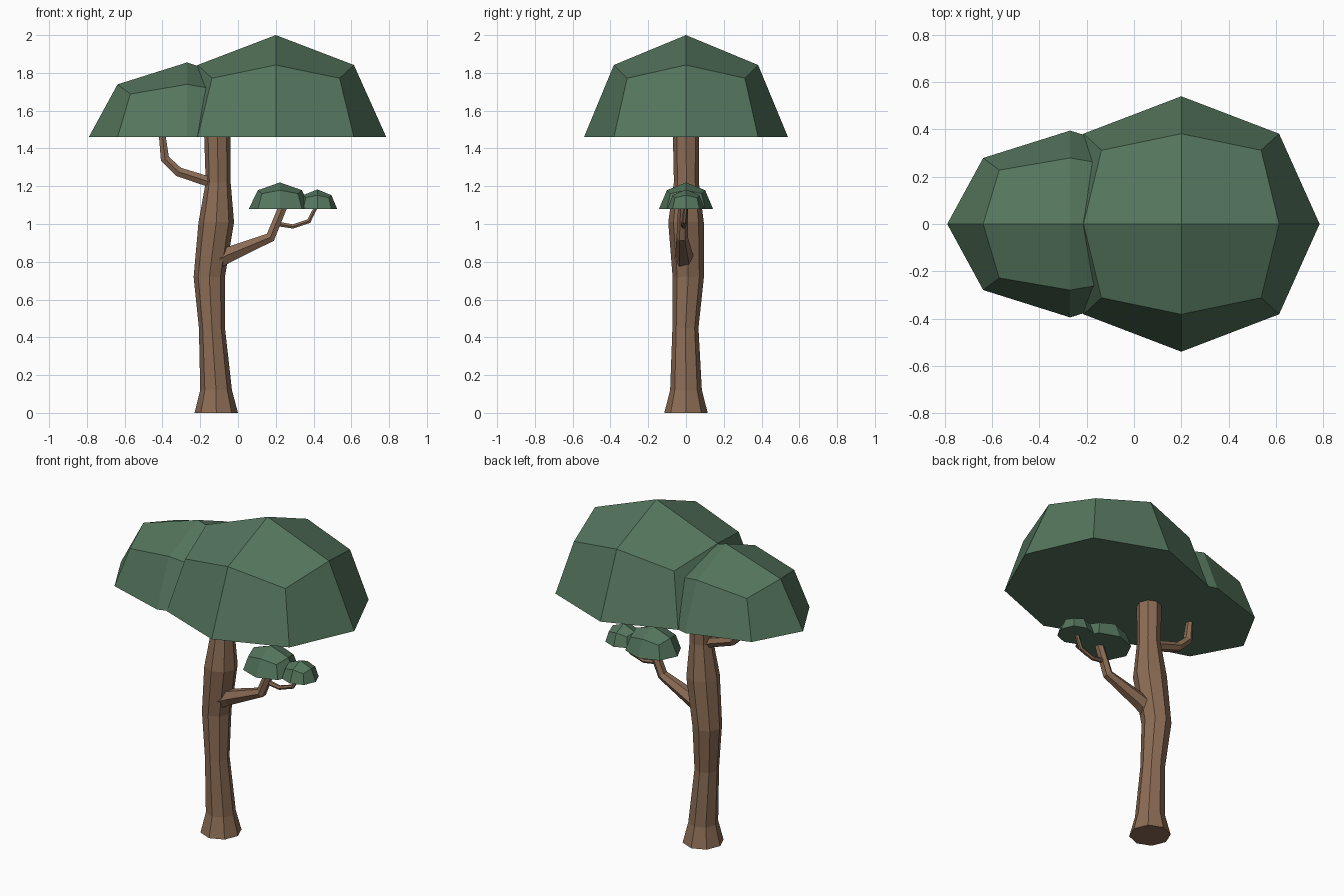
import bpy, bmesh
from math import cos, sin, tau
from mathutils import Vector

if "Cube" in bpy.data.objects:
    bpy.data.objects.remove(bpy.data.objects["Cube"])


def material(name, rgb):
    m = bpy.data.materials.new(name)
    m.diffuse_color = (*rgb, 1)
    m.use_nodes = True
    m.node_tree.nodes["Principled BSDF"].inputs["Base Color"].default_value = m.diffuse_color
    return m


LEAF = material("leaf_green", (0.09, 0.18, 0.11))
BARK = material("bark_brown", (0.26, 0.15, 0.09))


def finish(name, bm, mat):
    bmesh.ops.recalc_face_normals(bm, faces=bm.faces[:])
    me = bpy.data.meshes.new(name)
    bm.to_mesh(me)
    bm.free()
    me.materials.append(mat)
    ob = bpy.data.objects.new(name, me)
    bpy.context.collection.objects.link(ob)
    return ob


def canopy(name, centre, size):
    """Half of a faceted cube-sphere with a flat underside."""
    bm = bmesh.new()
    bmesh.ops.create_cube(bm, size=2)
    bmesh.ops.subdivide_edges(bm, edges=bm.edges[:], cuts=1, use_grid_fill=True)
    bmesh.ops.delete(bm, geom=[v for v in bm.verts if v.co.z < -0.1], context='VERTS')
    rim = [e for e in bm.edges if e.is_boundary]
    bmesh.ops.contextual_create(bm, geom=rim)
    for v in bm.verts:
        d = v.co.normalized()
        v.co = Vector(centre) + Vector([a * b for a, b in zip(d, size)])
    return finish(name, bm, LEAF)


def limb(name, path, sides, level=False):
    """Tapered polygonal tube; path rows are x, y, z, radius."""
    bm = bmesh.new()
    pts = [Vector(p[:3]) for p in path]
    rings = []
    for i, p in enumerate(pts):
        if level:
            u, v = Vector((1, 0, 0)), Vector((0, 1, 0))
        else:
            t = Vector()
            if i > 0:
                t += (p - pts[i - 1]).normalized()
            if i < len(pts) - 1:
                t += (pts[i + 1] - p).normalized()
            t.normalize()
            u = Vector((0, 1, 0))
            u = (u - t * u.dot(t)).normalized()
            v = t.cross(u)
        r = path[i][3]
        rings.append([bm.verts.new(p + r * (u * cos(tau * k / sides) + v * sin(tau * k / sides)))
                      for k in range(sides)])
    for a, b in zip(rings, rings[1:]):
        for k in range(sides):
            n = (k + 1) % sides
            bm.faces.new((a[k], a[n], b[n], b[k]))
    bm.faces.new(rings[0])
    bm.faces.new(rings[-1])
    return finish(name, bm, BARK)


# Foliage domes
canopy("main_canopy", (0.2, 0, 1.46), (0.585, 0.54, 0.54))
canopy("left_canopy", (-0.27, 0, 1.46), (0.52, 0.395, 0.395))
canopy("small_canopy", (0.222, 0, 1.08), (0.165, 0.143, 0.14))
canopy("twig_canopy", (0.42, 0, 1.08), (0.105, 0.1, 0.103))

# Trunk with flared foot
limb("trunk", [(-0.115, 0, 0, 0.115), (-0.116, 0, 0.12, 0.084),
               (-0.138, -0.003, 0.45, 0.069), (-0.152, 0.012, 0.72, 0.083),
               (-0.115, 0, 1.01, 0.094), (-0.105, 0.002, 1.22, 0.066),
               (-0.11, 0, 1.5, 0.07)], 8, level=True)

# Branches
limb("left_branch", [(-0.11, 0, 1.21, 0.032), (-0.315, 0, 1.276, 0.029),
                     (-0.387, 0, 1.345, 0.027), (-0.405, 0, 1.5, 0.019)], 6)
limb("right_branch", [(-0.13, -0.01, 0.8, 0.055), (-0.05, -0.01, 0.838, 0.047),
                      (0.172, -0.02, 0.93, 0.03), (0.245, -0.015, 1.11, 0.026)], 6)
limb("right_twig", [(0.2, -0.015, 1.002, 0.014), (0.29, -0.012, 0.987, 0.013),
                    (0.375, -0.01, 1.015, 0.013), (0.418, 0, 1.1, 0.011)], 6)
